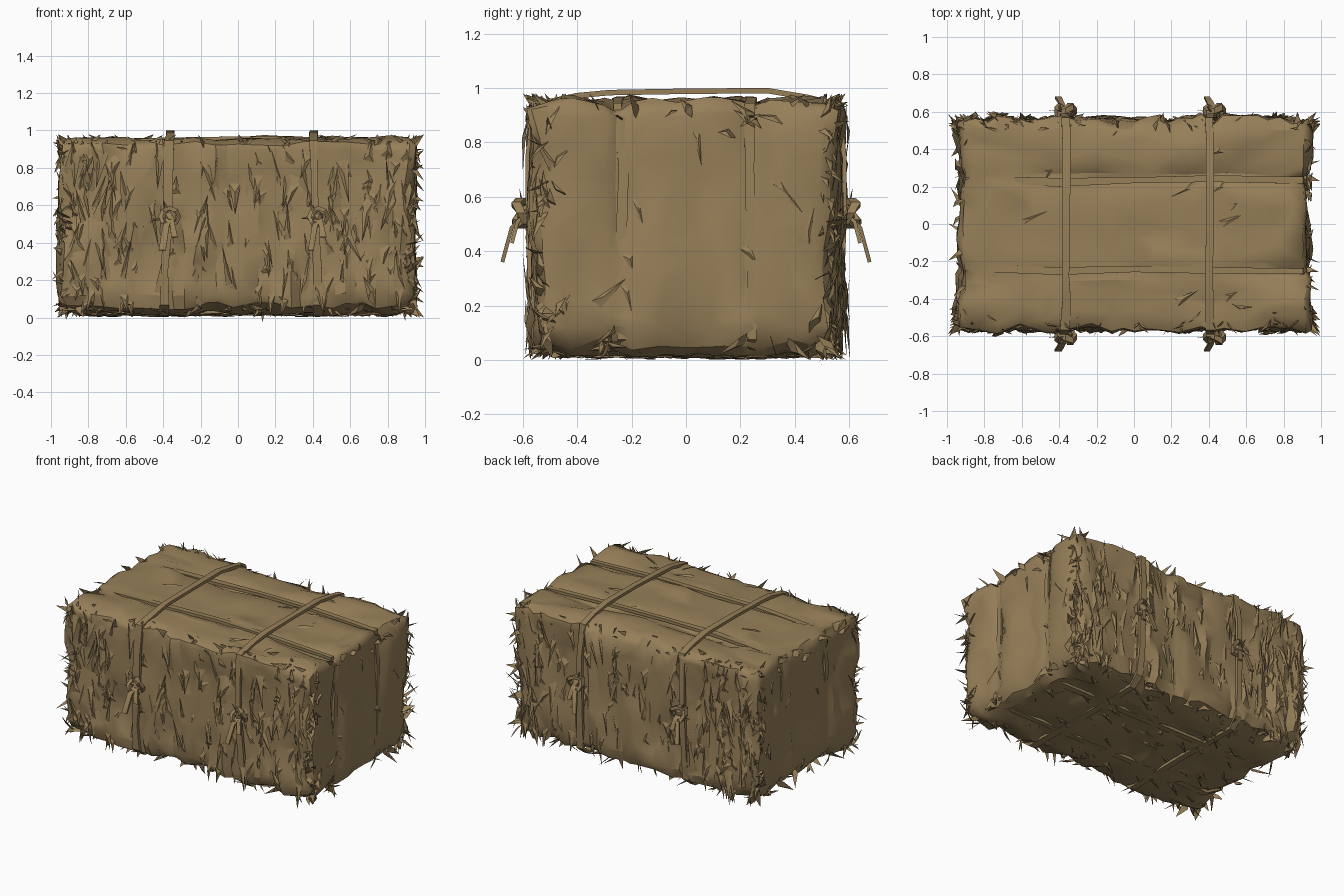
import bpy, bmesh, math, random
from mathutils import Vector, noise
from mathutils.bvhtree import BVHTree

cube = bpy.data.objects.get("Cube")
if cube:
    bpy.data.objects.remove(cube, do_unlink=True)

rng = random.Random(7)
HALF = Vector((0.958, 0.555, 0.47))
MID = Vector((0, 0, 0.48))

straw = bpy.data.materials.new("dry straw")
straw.use_nodes = True
COLOR = (0.31, 0.215, 0.1, 1)
straw.diffuse_color = COLOR
bsdf = straw.node_tree.nodes["Principled BSDF"]
bsdf.inputs["Base Color"].default_value = COLOR
bsdf.inputs["Roughness"].default_value = 0.9


def finish(bm, name, angle=35):
    mesh = bpy.data.meshes.new(name)
    bmesh.ops.recalc_face_normals(bm, faces=bm.faces)
    bm.to_mesh(mesh)
    bm.free()
    mesh.materials.append(straw)
    obj = bpy.data.objects.new(name, mesh)
    bpy.context.collection.objects.link(obj)
    bpy.ops.object.select_all(action='DESELECT')
    obj.select_set(True)
    bpy.context.view_layer.objects.active = obj
    bpy.ops.object.shade_smooth_by_angle(angle=math.radians(angle))
    return obj


def band(bm, points, side, width, thick, closed=True):
    """Sweep a rectangular section along points; side is the width direction."""
    rings = []
    n = len(points)
    for i, p in enumerate(points):
        a = points[i - 1] if closed or i else p
        b = points[(i + 1) % n] if closed or i < n - 1 else p
        out = (b - a).cross(side).normalized()
        w = width * rng.uniform(0.75, 1.2) / 2
        rings.append([bm.verts.new(p + side * w * s + out * thick / 2 * t)
                      for s, t in ((-1, -1), (1, -1), (1, 1), (-1, 1))])
    for i in range(n if closed else n - 1):
        r, q = rings[i], rings[(i + 1) % n]
        for k in range(4):
            bm.faces.new((r[k], r[k - 1], q[k - 1], q[k]))
    if not closed:
        bm.faces.new(rings[0])
        bm.faces.new(rings[-1])


def blade(bm, base, along, normal, length, width):
    """One pointed straw flake with a low spine, rooted in the surface."""
    along = along.normalized()
    across = along.cross(normal).normalized() * width / 2
    a, b = bm.verts.new(base - across), bm.verts.new(base + across)
    spine = bm.verts.new(base + along * length * 0.3 + normal * width * 0.22)
    root = bm.verts.new(base - along * length * 0.5 - normal * 0.02)
    tip = bm.verts.new(base + along * length + across * rng.uniform(-0.7, 0.7))
    for f in ((a, spine, tip), (spine, b, tip), (root, spine, a),
              (root, b, spine), (a, tip, b), (root, a, b)):
        bm.faces.new(f)


# Bale body: a gridded box with rounded, flared edges and a crumpled surface
bm = bmesh.new()
bmesh.ops.create_cube(bm, size=2)
CUTS = 31
bmesh.ops.subdivide_edges(bm, edges=bm.edges[:], cuts=CUTS, use_grid_fill=True)
inner = 1 - 2 / (CUTS + 1)
for v in bm.verts:
    t = v.co.copy()
    radius = 0.08 - 0.03 * t.z
    core = Vector([max(-1, min(1, t[i] / inner)) * (HALF[i] - radius) for i in range(3)])
    d = Vector([math.copysign(1, c) if abs(c) > 0.999 else 0 for c in t])
    p = core + d.normalized() * radius
    groove = 0.015 if abs(abs(p.y) - 0.24) < 0.03 else 0
    if d.y:
        rough = noise.noise(Vector((p.x * 13, d.y * 5, p.z * 3)))
        p.y += d.y * (0.045 * rough + 0.015 * t.z ** 6)
    if d.x:
        rough = noise.noise(Vector((d.x * 4, p.y * 5, p.z * 2)))
        p.x += d.x * (0.04 * rough - 0.03 + 0.035 * t.y ** 4 - groove)
    if d.z > 0:
        p.z += 0.03 * noise.noise(Vector((p.x * 2.5, p.y * 6, 3))) - groove
    if d.z < 0:
        p.z += 0.07 * abs(noise.noise(Vector((p.x * 4, p.y * 6, 8))))
    v.co = p + MID + noise.noise_vector(p * 7) * 0.016
    v.co.z = max(v.co.z, 0.006)
tree = BVHTree.FromBMesh(bm)
body = finish(bm, "bale_body", 24)
facets = body.modifiers.new("facets", 'DECIMATE')
facets.ratio = 0.22


def on_surface(point, normal):
    hit = tree.ray_cast(point + normal * 2, -normal)[0]
    return hit if hit else point


# Flakes of straw on the long sides, mostly upright and denser near the ends
for name, s in (("front_straw", -1), ("back_straw", 1)):
    bm = bmesh.new()
    normal = Vector((0, s, 0))
    for i in range(190):
        x = rng.uniform(-0.91, 0.91)
        if abs(x) < 0.5 and rng.random() < 0.4:
            x = math.copysign(rng.uniform(0.55, 0.91), x)
        base = on_surface(Vector((x, 0, rng.uniform(0.08, 0.88))), normal)
        up = rng.choice((-1, 1))
        along = Vector((rng.gauss(0, 0.2), s * rng.uniform(0, 0.16), up))
        length = min(rng.uniform(0.07, 0.24), (0.95 - base.z) if up > 0 else base.z)
        blade(bm, base, along, normal, length, rng.uniform(0.025, 0.065))
    finish(bm, name)

# Flakes lying on the top, underside and the two ends
for name, normal, count in (("top_straw", Vector((0, 0, 1)), 10),
                            ("underside_straw", Vector((0, 0, -1)), 70),
                            ("left_end_straw", Vector((1, 0, 0)), 9),
                            ("right_end_straw", Vector((-1, 0, 0)), 9)):
    bm = bmesh.new()
    for i in range(count):
        p = Vector([rng.uniform(-0.88, 0.88) * h for h in HALF]) + MID
        axis = Vector((1, 0.5, 0)) if normal.z else Vector((0, rng.uniform(-1, 1), 1))
        along = axis * rng.choice((-1, 1)) + normal * 0.06
        blade(bm, on_surface(p, normal), along, normal,
              rng.uniform(0.06, 0.17), rng.uniform(0.02, 0.05))
    for v in bm.verts:
        v.co.z = max(v.co.z, 0.002)
    finish(bm, name)

# Ragged fringe along all twelve edges, thickest on upright corners
bm = bmesh.new()
for axis, count, slant in ((0, 34, 1.3), (1, 15, 1.3), (2, 42, 2.4)):
    others = [i for i in range(3) if i != axis]
    for s in (-1, 1):
        for t in (-1, 1):
            for i in range(count):
                corner = Vector((0, 0, 0))
                corner[axis] = rng.uniform(-0.93, 0.93)
                corner[others[0]], corner[others[1]] = s, t
                out = Vector((0, 0, 0))
                out[others[0]], out[others[1]] = s * rng.random(), t * rng.random()
                out[axis] = rng.uniform(-slant, slant)
                inset = 0.04 if axis != 2 and corner.z < 0 else 0.022
                p = Vector([corner[k] * (HALF[k] - (inset if k != axis else 0))
                            for k in range(3)]) + MID
                slide = rng.choice(others)
                p[slide] -= corner[slide] * abs(rng.gauss(0, 0.04))
                normal = Vector([c if k != axis else 0 for k, c in enumerate(corner)])
                blade(bm, p, out, normal.normalized(),
                      rng.uniform(0.04, 0.12), rng.uniform(0.025, 0.06))
for v in bm.verts:
    v.co = Vector((max(-0.995, min(0.995, v.co.x)), max(-0.6, min(0.6, v.co.y)),
                   max(0.0, min(0.98, v.co.z))))
finish(bm, "edge_fringe", 25)

# Two crosswise straps over the bale
PROFILE = [(-0.56, 0.94), (-0.4, 0.972), (-0.28, 0.983), (0, 0.988), (0.3, 0.99),
           (0.45, 0.965), (0.56, 0.94), (0.58, 0.75), (0.58, 0.5), (0.57, 0.25),
           (0.555, 0.07), (0.49, 0.018), (0, 0.022), (-0.49, 0.018), (-0.555, 0.07),
           (-0.57, 0.25), (-0.58, 0.5), (-0.58, 0.75)]
STRAPS = (("right", -0.38, 0.03), ("left", 0.415, -0.02))
for name, x, lean in STRAPS:
    bm = bmesh.new()
    pts = [Vector((x + lean * (z - 0.5) + rng.uniform(-0.006, 0.006), y, z))
           for y, z in PROFILE]
    band(bm, pts, Vector((1, 0, 0)), 0.045, 0.02)
    finish(bm, name + "_cross_strap")

# Two lengthwise straps pressed into the creases
for name, y in (("front", -0.24), ("back", 0.23)):
    bm = bmesh.new()
    loop = [(-0.9, 0.93), (-0.4, 0.952), (0, 0.958), (0.41, 0.955), (0.9, 0.935),
            (0.912, 0.7), (0.908, 0.3), (0.905, 0.08), (0.8, 0.025),
            (-0.8, 0.025), (-0.905, 0.08), (-0.905, 0.3), (-0.905, 0.7)]
    pts = [Vector((px, y + rng.uniform(-0.015, 0.015), pz)) for px, pz in loop]
    band(bm, pts, Vector((0, 1, 0)), 0.04, 0.02)
    finish(bm, name + "_long_strap")

# Knots with a loop and loose tails on both long sides
for name, x, lean in STRAPS:
    for side, s in (("front", -1), ("back", 1)):
        bm = bmesh.new()
        c = Vector((x + 0.015, s * 0.59, 0.54))
        bmesh.ops.create_icosphere(bm, subdivisions=1, radius=0.036)
        for v in bm.verts:
            v.co = v.co * rng.uniform(0.75, 1.2) + c
        ring = [c + Vector((0.05 * math.cos(a), s * 0.015 + 0.02 * s * math.sin(2 * a),
                            0.045 * math.sin(a)))
                for a in (k * math.tau / 8 for k in range(8))]
        band(bm, ring, Vector((0, 1, 0)), 0.035, 0.022)
        for dx, dy, dz in ((-0.04, 0.085, -0.18), (0.025, 0.05, -0.11)):
            tail = [c, c + Vector((dx * 0.5, s * dy * 0.6, dz * 0.3)),
                    c + Vector((dx, s * dy, dz))]
            band(bm, tail, Vector((1, 0, 0)), 0.032, 0.014, closed=False)
        for dx, dz in ((-0.4, 0.8), (-1, -0.1)):
            blade(bm, c, Vector((dx, s * 0.2, dz)), Vector((0, s, 0)), 0.1, 0.04)
        finish(bm, f"{name}_{side}_knot")
